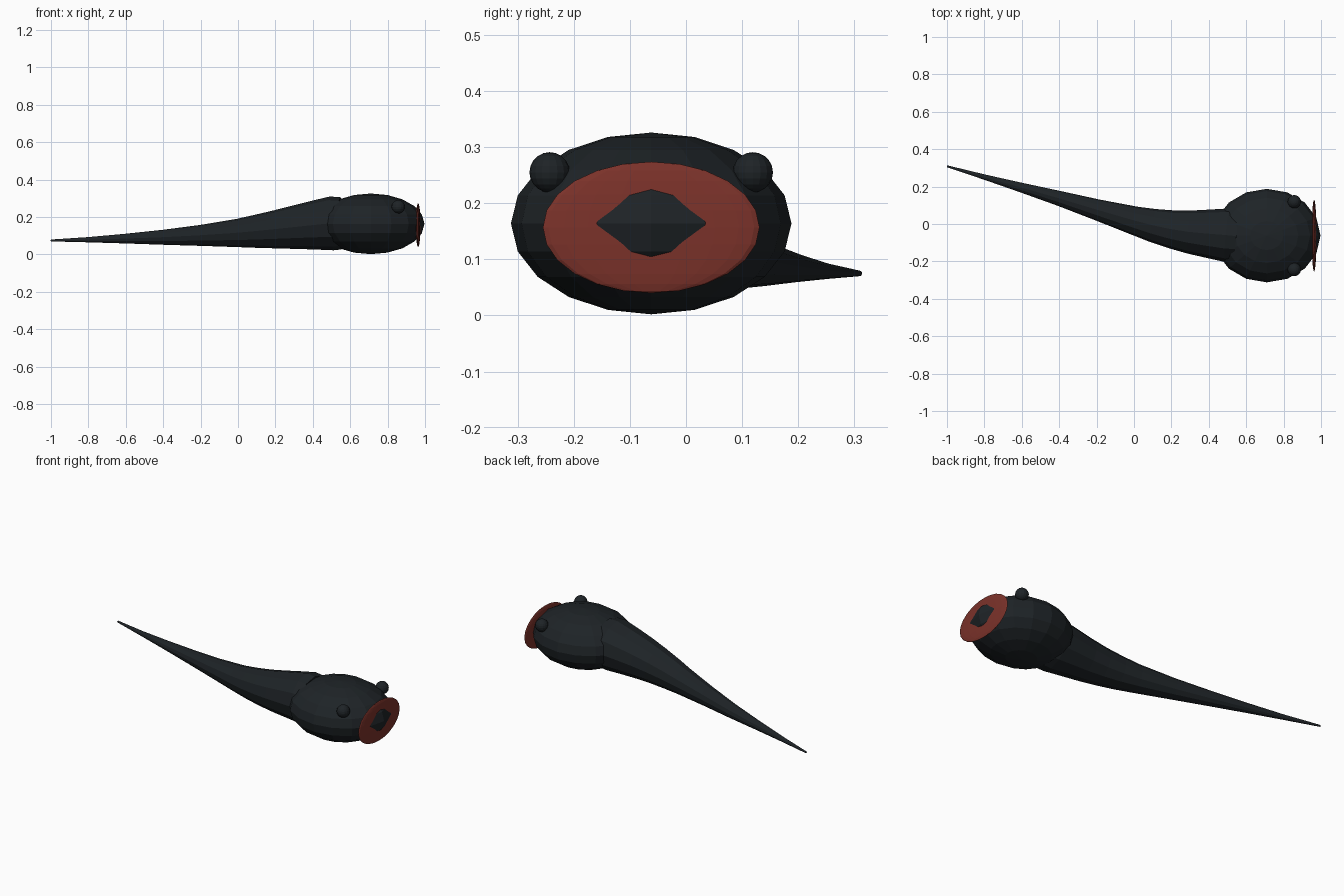
import bpy, bmesh, math
from mathutils import Vector

if "Cube" in bpy.data.objects:
    bpy.data.objects.remove(bpy.data.objects["Cube"])


def material(name, color):
    m = bpy.data.materials.new(name)
    m.diffuse_color = (*color, 1)
    m.use_nodes = True
    m.node_tree.nodes["Principled BSDF"].inputs["Base Color"].default_value = m.diffuse_color
    return m


dark = material("dark_skin", (0.013, 0.017, 0.02))
red = material("red_mouth", (0.20, 0.032, 0.023))


def ellipsoid(name, loc, radii, segs, rings, mat):
    bpy.ops.mesh.primitive_uv_sphere_add(segments=segs, ring_count=rings, radius=1, location=loc)
    ob = bpy.context.object
    ob.name = name
    ob.scale = radii
    ob.data.materials.append(mat)
    return ob


def tube(name, path, sides, mat):
    """Loft rings along (x, y, z, radius) stations."""
    bm = bmesh.new()
    pts = [Vector(p[:3]) for p in path]
    rings = []
    for i, p in enumerate(pts):
        t = (pts[min(i + 1, len(pts) - 1)] - pts[max(i - 1, 0)]).normalized()
        u = t.cross(Vector((0, 0, 1))).normalized()
        v = u.cross(t)
        rings.append([bm.verts.new(p + path[i][3] * (math.cos(a) * u + math.sin(a) * v))
                      for a in (k * math.tau / sides for k in range(sides))])
    for a, b in zip(rings, rings[1:]):
        for k in range(sides):
            n = (k + 1) % sides
            bm.faces.new((a[k], a[n], b[n], b[k]))
    bm.faces.new(rings[0])
    bm.faces.new(rings[-1])
    bmesh.ops.recalc_face_normals(bm, faces=bm.faces)
    me = bpy.data.meshes.new(name)
    bm.to_mesh(me)
    bm.free()
    ob = bpy.data.objects.new(name, me)
    bpy.context.collection.objects.link(ob)
    me.materials.append(mat)
    return ob


# Head and mouth disc
CY = -0.062
ellipsoid("head", (0.71, CY, 0.164), (0.287, 0.25, 0.162), 16, 10, dark)
ellipsoid("mouth", (0.963, CY, 0.157), (0.013, 0.193, 0.117), 20, 12, red)

# Eyes
for side, label in ((-1, "right"), (1, "left")):
    ellipsoid("eye_" + label, (0.857, CY + side * 0.181, 0.255), (0.036,) * 3, 16, 10, dark)

# Tapering tail, swinging to the back
tube("tail", [
    (0.55, -0.065, 0.167, 0.140),
    (0.50, -0.060, 0.166, 0.144),
    (0.40, -0.052, 0.156, 0.130),
    (0.30, -0.043, 0.145, 0.116),
    (0.20, -0.028, 0.134, 0.102),
    (0.10, -0.007, 0.124, 0.089),
    (0.00, 0.019, 0.115, 0.076),
    (-0.20, 0.077, 0.102, 0.056),
    (-0.40, 0.137, 0.092, 0.040),
    (-0.60, 0.194, 0.085, 0.026),
    (-0.80, 0.251, 0.079, 0.014),
    (-1.00, 0.309, 0.075, 0.005),
], 12, dark)
